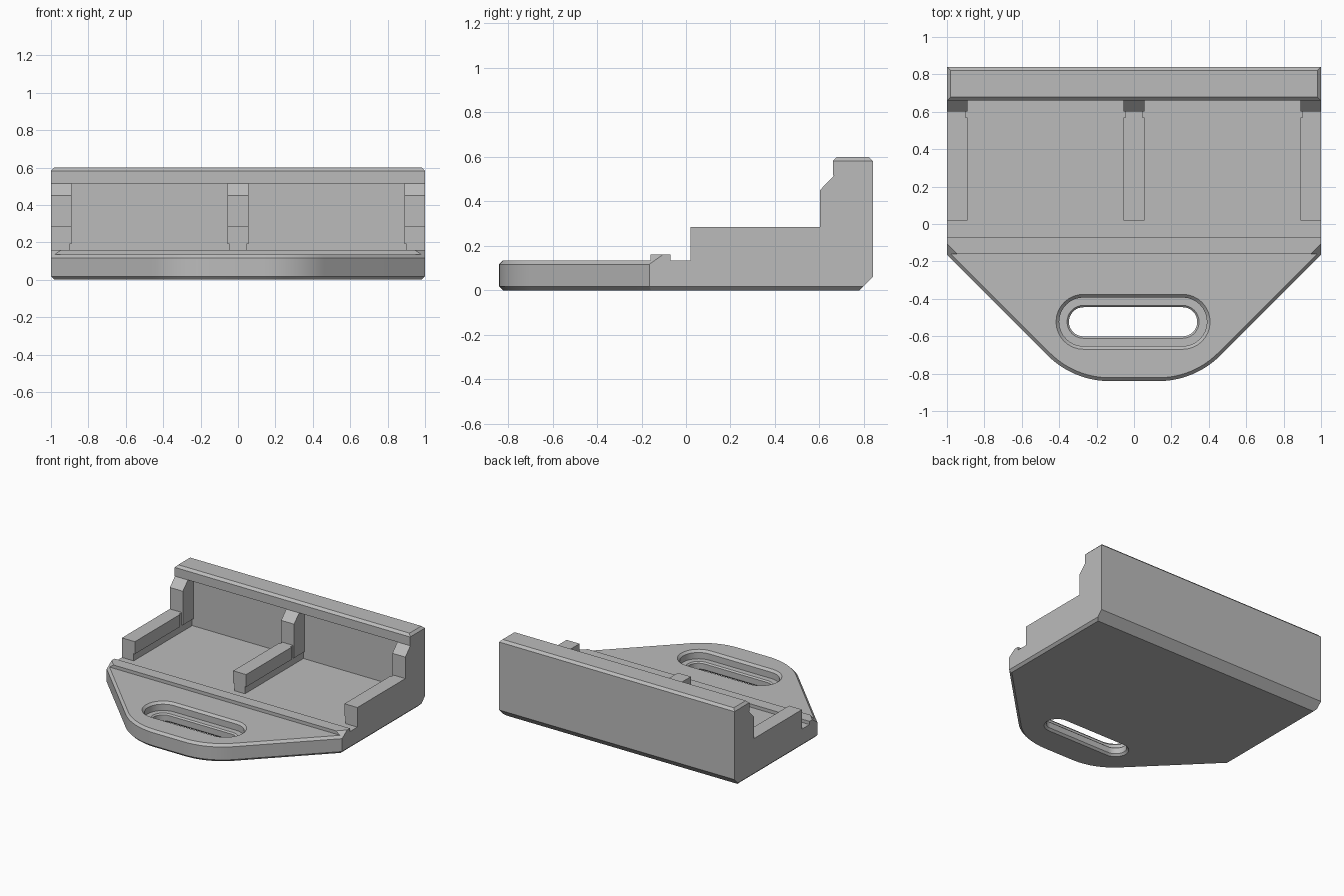
import bpy, bmesh, math
from mathutils import Vector

cube = bpy.data.objects.get("Cube")
if cube:
    bpy.data.objects.remove(cube, do_unlink=True)

grey = bpy.data.materials.new("plain grey")
grey.use_nodes = True
COLOUR = (0.5, 0.5, 0.5, 1)
grey.diffuse_color = COLOUR
grey.node_tree.nodes["Principled BSDF"].inputs["Base Color"].default_value = COLOUR

EDGE = 0.018          # small chamfer
CORNER = -0.165       # y where the angled front edge starts
FLOOR = 0.135


def finish(name, bm):
    bmesh.ops.recalc_face_normals(bm, faces=bm.faces)
    mesh = bpy.data.meshes.new(name)
    bm.to_mesh(mesh)
    bm.free()
    mesh.materials.append(grey)
    obj = bpy.data.objects.new(name, mesh)
    bpy.context.collection.objects.link(obj)
    return obj


def loft(name, rings):
    """Join rings of equal point count, capped at both ends."""
    bm = bmesh.new()
    rows = [[bm.verts.new(p) for p in ring] for ring in rings]
    count = len(rows[0])
    for low, high in zip(rows, rows[1:]):
        for i in range(count):
            j = (i + 1) % count
            bm.faces.new((low[i], low[j], high[j], high[i]))
    bm.faces.new(rows[0])
    bm.faces.new(rows[-1])
    return finish(name, bm)


def extrude_x(name, profile, x0, x1):
    return loft(name, [[(x, y, z) for y, z in profile] for x in (x0, x1)])


def box_profile(y0, y1, z0, z1):
    return [(y0, z0), (y1, z0), (y1, z1), (y0, z1)]


def plate_ring(z, front_in, side_in, back):
    """Plate outline with rounded front corners, inset at the edges."""
    radius, centre_x = 0.47, 0.13
    x = 1 - side_in
    right = []
    for i in range(13):
        a = math.radians(-90 + 45 * i / 12)
        r = radius - front_in
        right.append((centre_x + r * math.cos(a), -0.84 + radius + r * math.sin(a), z))
    right.append((x, CORNER - side_in + front_in * math.sqrt(2), z))
    right.append((x, back, z))
    return right + [(-px, py, pz) for px, py, pz in reversed(right)]


def slot_ring(z, r, steps=16):
    """Rounded slot outline."""
    ring = []
    for side in (1, -1):
        for i in range(steps + 1):
            a = math.pi * (i / steps - 0.5) + (0 if side > 0 else math.pi)
            ring.append((side * 0.265 - 0.005 + r * math.cos(a), -0.523 + r * math.sin(a), z))
    return ring


# Base plate with chamfered edges
plate = loft("base_plate", [
    plate_ring(0, EDGE, EDGE, 0.78),
    plate_ring(EDGE, 0, 0, 0.78 + EDGE),
    plate_ring(0.06, 0, 0, 0.84),
    plate_ring(FLOOR - EDGE, 0, 0, 0.84),
    plate_ring(FLOOR, EDGE, 0, 0.84),
])

# Stepped slot through the plate
cutter = loft("slot_cutter", [slot_ring(z, r) for z, r in (
    (-0.01, 0.103), (0.015, 0.078), (0.06, 0.078), (0.07, 0.088),
    (0.07, 0.13), (0.118, 0.13), (0.145, 0.157))])
cutter.hide_render = True
cut = plate.modifiers.new("slot", 'BOOLEAN')
cut.object = cutter
cut.operation = 'DIFFERENCE'
cut.solver = 'EXACT'
bpy.context.view_layer.objects.active = plate
bpy.ops.object.modifier_apply(modifier=cut.name)
bpy.data.objects.remove(cutter, do_unlink=True)

# Low ridge across the plate, ends trimmed by the angled chamfer
ridge = extrude_x("cross_ridge", box_profile(-0.16, -0.07, FLOOR, 0.16), -1, 1)
bm = bmesh.new()
bm.from_mesh(ridge.data)
for side in (1, -1):
    result = bmesh.ops.bisect_plane(
        bm, geom=bm.verts[:] + bm.edges[:] + bm.faces[:],
        plane_co=Vector((side, CORNER, FLOOR - EDGE)),
        plane_no=Vector((side, -1, math.sqrt(2))), clear_outer=True)
    bmesh.ops.holes_fill(bm, edges=[e for e in bm.edges if e.is_boundary], sides=0)
bmesh.ops.recalc_face_normals(bm, faces=bm.faces)
bm.to_mesh(ridge.data)
bm.free()

# Back wall with an overhanging, chamfered lip
extrude_x("back_wall", box_profile(0.73, 0.84, FLOOR, 0.515), -1, 1)


def lip_ring(z, inset):
    x, y0, y1 = 1 - inset, 0.66 + inset, 0.84 - inset
    return [(-x, y0, z), (x, y0, z), (x, y1, z), (-x, y1, z)]


loft("wall_lip", [lip_ring(0.515, 0), lip_ring(0.6 - EDGE, 0), lip_ring(0.6, EDGE)])

# Three L-shaped ribs: a narrow core with wider cheeks
core = [(0.02, FLOOR), (0.73, FLOOR), (0.73, 0.515), (0.665, 0.515),
        (0.602, 0.45), (0.602, 0.285), (0.02, 0.285)]
upright = [(0.602, 0.19), (0.73, 0.19), (0.73, 0.515), (0.665, 0.515), (0.602, 0.45)]
beam = box_profile(0.02, 0.57, 0.19, 0.285)
STEP = 0.01
for label, x0, x1 in (("right", -1, -0.9), ("middle", -0.045, 0.045), ("left", 0.9, 1)):
    extrude_x(label + "_rib", core, x0, x1)
    cheeks = []
    if label != "right":
        cheeks.append(("inner", x0 - STEP, x0))
    if label != "left":
        cheeks.append(("outer", x1, x1 + STEP))
    for part, c0, c1 in cheeks:
        extrude_x(f"{label}_rib_{part}_beam_cheek", beam, c0, c1)
        extrude_x(f"{label}_rib_{part}_upright_cheek", upright, c0, c1)

# Smooth only the rounded surfaces
bpy.ops.object.select_all(action='DESELECT')
plate.select_set(True)
bpy.context.view_layer.objects.active = plate
bpy.ops.object.shade_smooth_by_angle(angle=math.radians(25))
